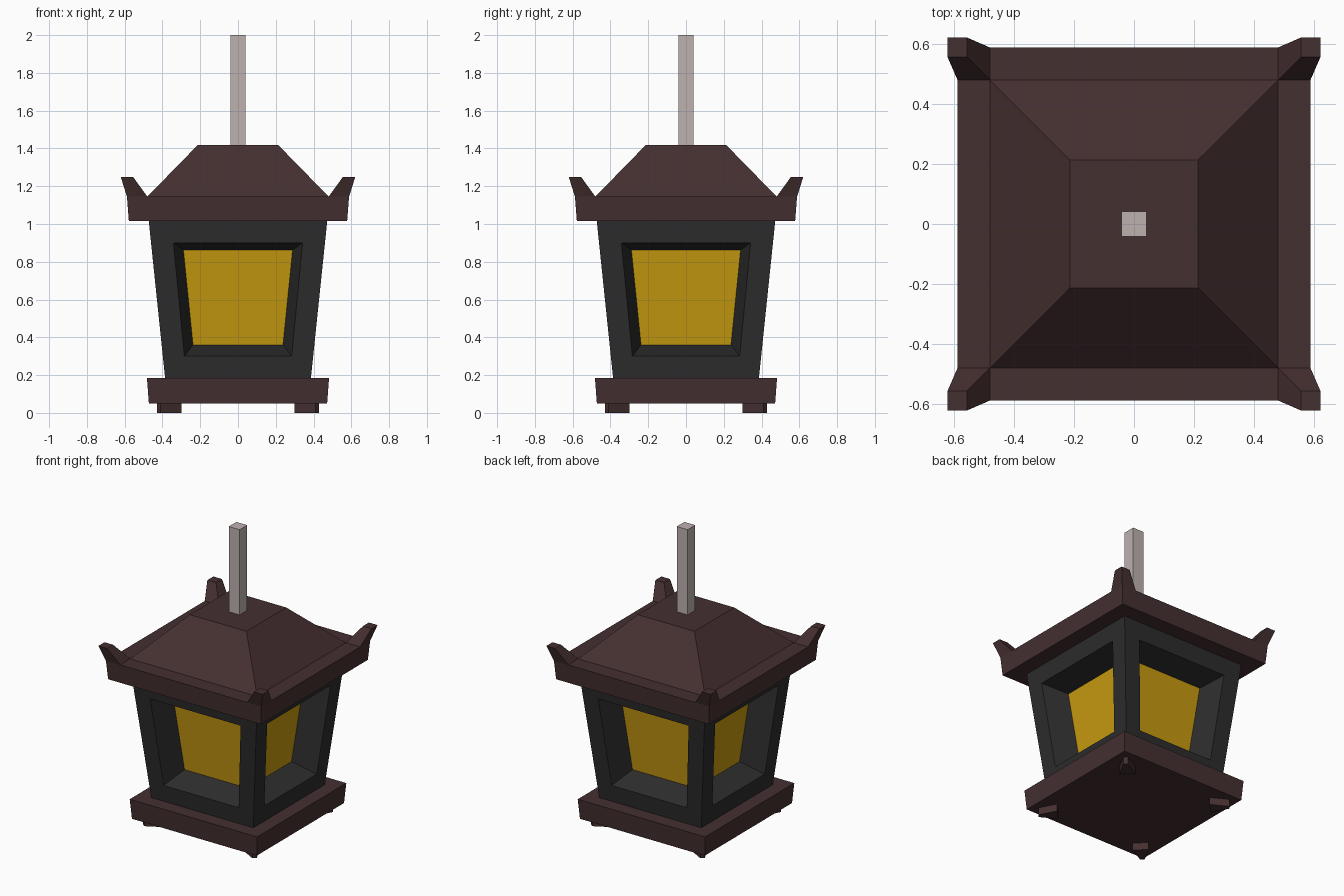
import bpy, bmesh
from mathutils import Matrix
from math import pi

if "Cube" in bpy.data.objects:
    bpy.data.objects.remove(bpy.data.objects["Cube"])


def material(name, rgb):
    m = bpy.data.materials.new(name)
    m.diffuse_color = (*rgb, 1)
    m.use_nodes = True
    m.node_tree.nodes["Principled BSDF"].inputs["Base Color"].default_value = m.diffuse_color
    return m


BROWN = material("dark brown wood", (0.060, 0.029, 0.030))
BLACK = material("charcoal frame", (0.026, 0.026, 0.026))
AMBER = material("amber glass", (0.570, 0.325, 0.005))
GREY = material("pale grey post", (0.515, 0.445, 0.435))


def finish(name, bm, *mats):
    bmesh.ops.remove_doubles(bm, verts=bm.verts, dist=0.0005)
    bmesh.ops.recalc_face_normals(bm, faces=bm.faces)
    me = bpy.data.meshes.new(name)
    bm.to_mesh(me)
    bm.free()
    for m in mats:
        me.materials.append(m)
    ob = bpy.data.objects.new(name, me)
    bpy.context.collection.objects.link(ob)
    return ob


def square(h, z):
    return [(-h, -h, z), (h, -h, z), (h, h, z), (-h, h, z)]


def loft(name, rings, mat, rot=0):
    """Closed solid through four-sided rings, turned about z."""
    bm = bmesh.new()
    loops = [[bm.verts.new(p) for p in r] for r in rings]
    for a, b in zip(loops, loops[1:]):
        for i in range(4):
            j = (i + 1) % 4
            bm.faces.new((a[i], a[j], b[j], b[i]))
    bm.faces.new(loops[0][::-1])
    bm.faces.new(loops[-1])
    bm.transform(Matrix.Rotation(rot, 4, 'Z'))
    return finish(name, bm, mat)


# base slab
loft("base", [square(0.472, 0.05), square(0.482, 0.185)], BROWN)

# roof: eave band, flat ledge, sloped hip, flat top
loft("roof", [square(0.578, 1.017), square(0.588, 1.145),
              square(0.48, 1.145), square(0.214, 1.417)], BROWN)

# hanging post
loft("post", [square(0.041, 1.417), square(0.041, 2.0)], GREY)


def box_ring(a, b, z):
    return [(a, a, z), (b, a, z), (b, b, z), (a, b, z)]


# wedge foot outline along the diagonal: wide inside, narrow outside
def foot_ring(z):
    return [(0.474, -0.05, z), (0.594, -0.014, z), (0.594, 0.014, z), (0.474, 0.05, z)]


for k in range(4):
    loft(f"roof_horn_{k + 1}", [box_ring(0.48, 0.588, 1.145),
                                box_ring(0.556, 0.621, 1.25)], BROWN, k * pi / 2)
    loft(f"foot_{k + 1}", [foot_ring(0), foot_ring(0.051)], BROWN, pi / 4 + k * pi / 2)


# lantern body: four tapered sides, each with a deep bevelled window
def body_half(z):
    return 0.386 + (z - 0.185) * 0.104


def panel(z0, w0, d0, z1, w1, d1):
    return [(-w0, -d0, z0), (w0, -d0, z0), (w1, -d1, z1), (-w1, -d1, z1)]


lo, hi = body_half(0.185), body_half(1.017)
outer = panel(0.185, lo, lo, 1.017, hi, hi)
frame = panel(0.30, 0.284, body_half(0.30), 0.90, 0.342, body_half(0.90))
glass = panel(0.36, 0.238, 0.238, 0.863, 0.289, 0.289)

bm = bmesh.new()
for k in range(4):
    R = Matrix.Rotation(k * pi / 2, 4, 'Z')
    verts = []
    rings = [[bm.verts.new(p) for p in r] for r in (outer, frame, glass)]
    for a, b in zip(rings, rings[1:]):
        for i in range(4):
            j = (i + 1) % 4
            bm.faces.new((a[i], a[j], b[j], b[i]))
    bm.faces.new(rings[2]).material_index = 1
    for r in rings:
        verts += r
    bmesh.ops.transform(bm, matrix=R, verts=verts)
for ring in (square(lo, 0.185)[::-1], square(hi, 1.017)):
    bm.faces.new([bm.verts.new(p) for p in ring])
finish("lantern_body", bm, BLACK, AMBER)
